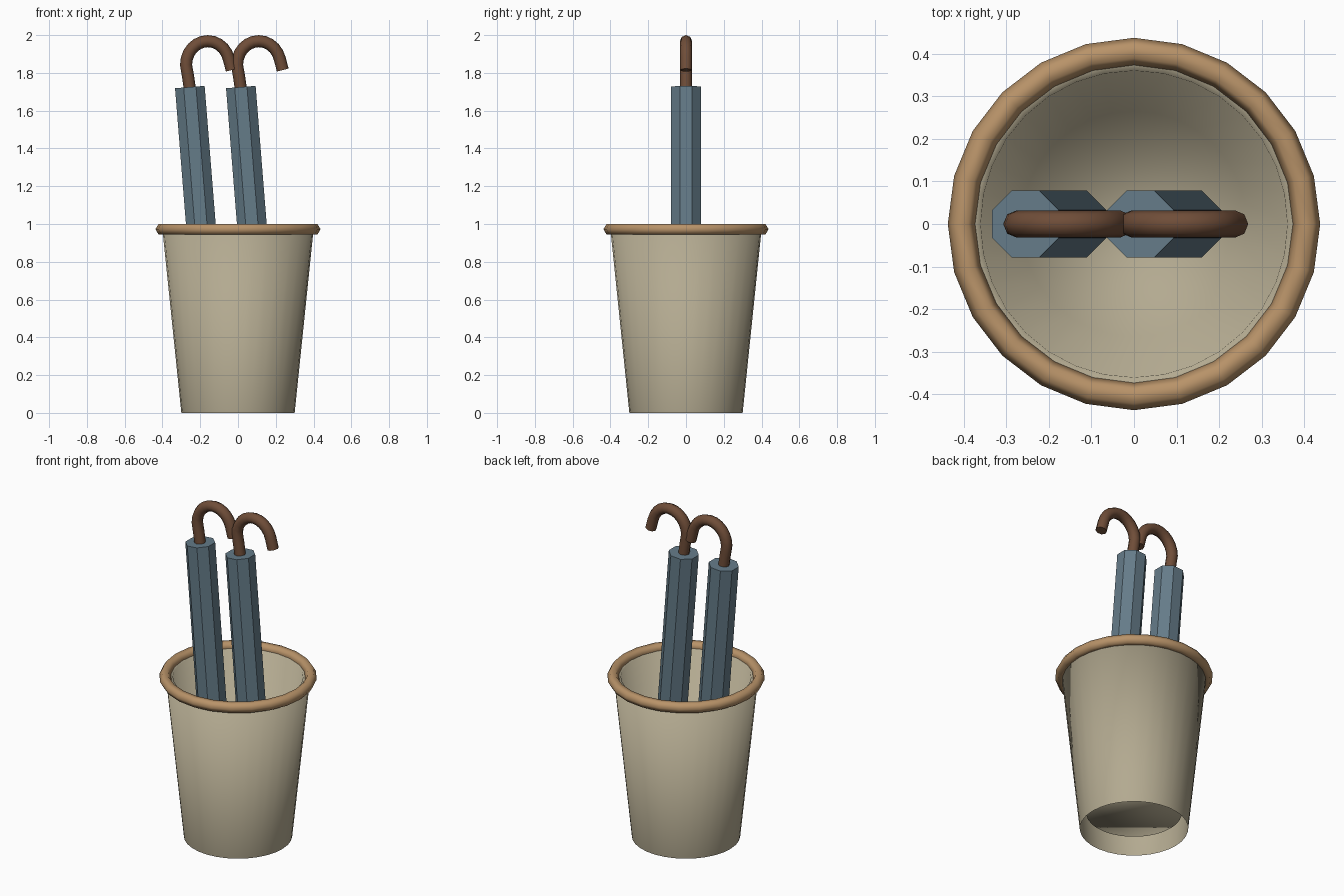
import bpy, bmesh
from math import sin, cos, pi, radians
from mathutils import Vector, Matrix

if "Cube" in bpy.data.objects:
    bpy.data.objects.remove(bpy.data.objects["Cube"])

TILT = 0.08  # lean of the umbrellas towards -x


def material(name, rgb):
    m = bpy.data.materials.new(name)
    m.diffuse_color = (*rgb, 1)
    m.use_nodes = True
    m.node_tree.nodes["Principled BSDF"].inputs["Base Color"].default_value = m.diffuse_color
    return m


BEIGE = material("beige", (0.45, 0.40, 0.28))
WOOD = material("tan_wood", (0.48, 0.29, 0.14))
CLOTH = material("blue_grey_cloth", (0.13, 0.20, 0.25))
BROWN = material("dark_wood", (0.16, 0.075, 0.04))


def add_object(name, bm, mat, smooth):
    mesh = bpy.data.meshes.new(name)
    for f in bm.faces:
        f.smooth = smooth
    bm.to_mesh(mesh)
    bm.free()
    mesh.materials.append(mat)
    ob = bpy.data.objects.new(name, mesh)
    bpy.context.collection.objects.link(ob)
    return ob


# Bucket: outer wall, flat lip, inner wall and raised floor; open underneath
def make_bucket(sides=32):
    profile = [(0.30, 0), (0.40, 0.97), (0.36, 0.97), (0.265, 0.10)]
    bm = bmesh.new()
    rings = [[bm.verts.new((r * cos(2 * pi * i / sides), r * sin(2 * pi * i / sides), z))
              for i in range(sides)] for r, z in profile]
    for a, b in zip(rings, rings[1:]):
        for i in range(sides):
            j = (i + 1) % sides
            bm.faces.new((a[i], a[j], b[j], b[i]))
    bm.faces.new(rings[-1])
    return add_object("bucket", bm, BEIGE, True)


# Rolled rim
def make_rim():
    bpy.ops.mesh.primitive_torus_add(major_radius=0.405, minor_radius=0.032,
                                     major_segments=24, minor_segments=6,
                                     location=(0, 0, 0.9723))
    ob = bpy.context.object
    ob.name = "rim"
    ob.data.materials.append(WOOD)
    bpy.ops.object.shade_smooth()


# Umbrella: leaning octagonal canopy with a hooked handle
def make_umbrella(side, x, top=1.725, length=1.4):
    axis = Vector((-sin(TILT), 0, cos(TILT)))
    centre = Vector((x, 0, top)) - axis * length / 2
    bm = bmesh.new()
    bmesh.ops.create_cone(bm, cap_ends=True, segments=8, radius1=0.085, radius2=0.085,
                          depth=length, matrix=Matrix.Translation(centre)
                          @ Matrix.Rotation(-TILT, 4, 'Y')
                          @ Matrix.Rotation(pi / 8, 4, 'Z'))
    # keep a flat side facing the front whatever the starting vertex
    add_object(side + "_umbrella_canopy", bm, CLOTH, False)

    path = [(0.003, -0.03), (-0.010, 0.06)]
    for k in range(12):
        t = radians(180 - 15 * k)
        path.append((0.095 + 0.115 * cos(t), 0.118 + 0.125 * sin(t)))
    path.append((0.222, 0.09))
    curve = bpy.data.curves.new(side + "_umbrella_handle", 'CURVE')
    curve.dimensions = '3D'
    curve.bevel_depth = 0.032
    curve.bevel_resolution = 2
    curve.use_fill_caps = True
    spline = curve.splines.new('POLY')
    spline.points.add(len(path) - 1)
    for p, (px, pz) in zip(spline.points, path):
        p.co = (x + px, 0, top + pz, 1)
    spline.use_smooth = True
    curve.materials.append(BROWN)
    ob = bpy.data.objects.new(side + "_umbrella_handle", curve)
    bpy.context.collection.objects.link(ob)
    bpy.ops.object.select_all(action='DESELECT')
    ob.select_set(True)
    bpy.context.view_layer.objects.active = ob
    bpy.ops.object.convert(target='MESH')
    bpy.ops.object.shade_smooth_by_angle(angle=radians(50))


make_bucket()
make_rim()
for side, x in (("left", -0.255), ("right", 0.015)):
    make_umbrella(side, x)
